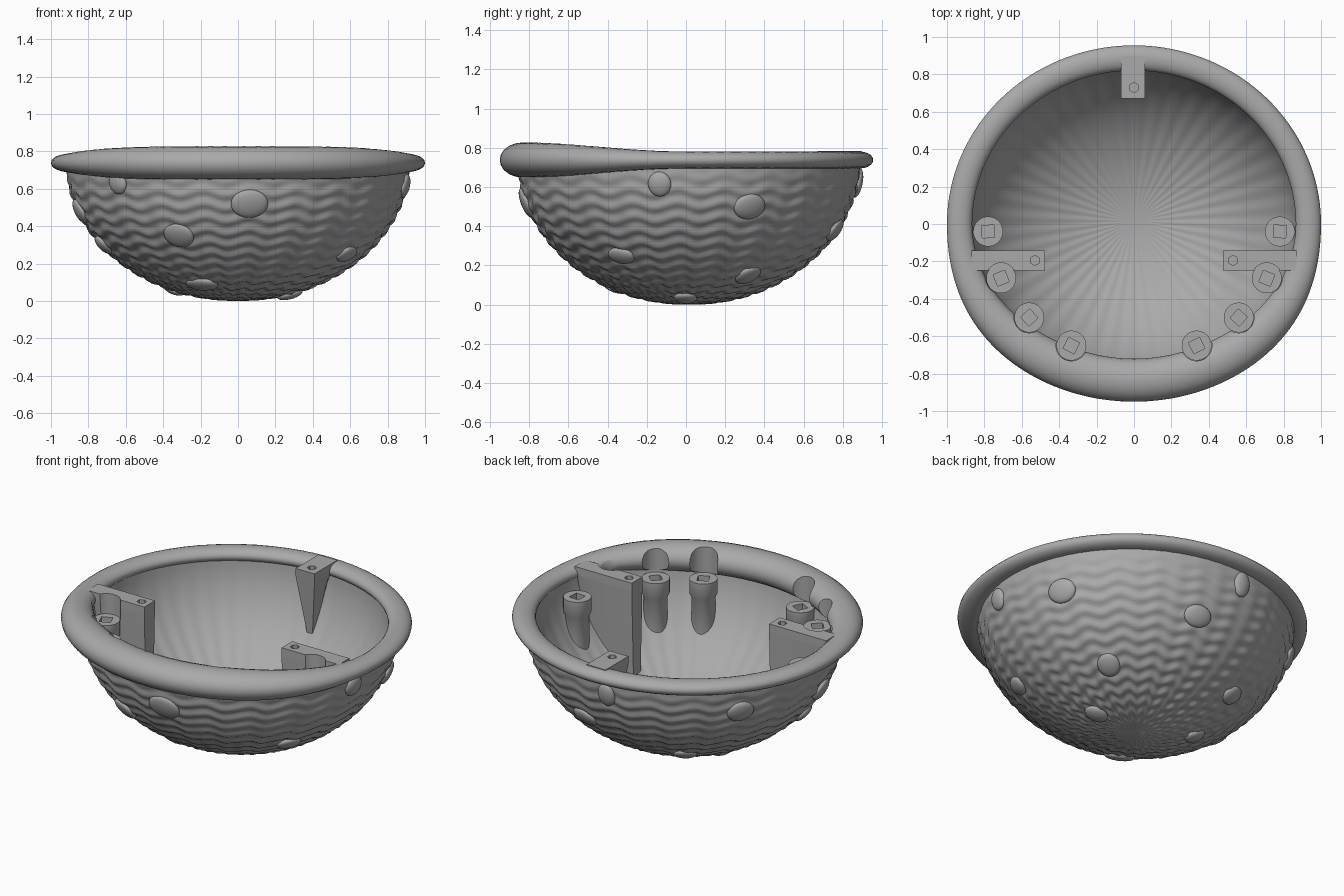
import bpy, bmesh, math
from math import sin, cos, pi, radians, sqrt
from mathutils import Matrix, Vector

if "Cube" in bpy.data.objects:
    bpy.data.objects.remove(bpy.data.objects["Cube"])

# One plain grey for the whole model
grey = bpy.data.materials.new("plain_grey")
grey.use_nodes = True
GREY = (0.4, 0.4, 0.4, 1)
grey.diffuse_color = GREY
grey.node_tree.nodes["Principled BSDF"].inputs["Base Color"].default_value = GREY

RX, RY, RZ = 0.92, 0.875, 0.75   # outer bowl radii
CY = 0.015                       # bowl centre in y
TOP = 0.785                      # top of the brackets
CAP = 0.66                       # top of the plugs


def finish(name, bm):
    bmesh.ops.remove_doubles(bm, verts=bm.verts, dist=1e-5)
    bmesh.ops.recalc_face_normals(bm, faces=bm.faces)
    mesh = bpy.data.meshes.new(name)
    bm.to_mesh(mesh)
    bm.free()
    mesh.materials.append(grey)
    obj = bpy.data.objects.new(name, mesh)
    bpy.context.collection.objects.link(obj)
    return obj


def activate(obj):
    bpy.ops.object.select_all(action='DESELECT')
    obj.select_set(True)
    bpy.context.view_layer.objects.active = obj


def smooth(obj, angle=40):
    activate(obj)
    bpy.ops.object.shade_smooth_by_angle(angle=radians(angle))


def cut(obj, cutter):
    mod = obj.modifiers.new("notches", 'BOOLEAN')
    mod.operation, mod.solver, mod.object = 'DIFFERENCE', 'EXACT', cutter
    activate(obj)
    bpy.ops.object.modifier_apply(modifier=mod.name)


def ring_mesh(name, rows, cols, point, loop=False):
    """Skin a set of closed rings; point(row, angle) gives each position."""
    bm = bmesh.new()
    grid = [[bm.verts.new(point(i, 2 * pi * j / cols)) for j in range(cols)]
            for i in range(rows)]
    for i in range(rows if loop else rows - 1):
        a, b = grid[i], grid[(i + 1) % rows]
        for j in range(cols):
            k = (j + 1) % cols
            bm.faces.new((a[j], a[k], b[k], b[j]))
    return finish(name, bm)


def wall_z(x, y):
    """Height of the middle of the bowl wall under a point."""
    q = (x / (RX - 0.025)) ** 2 + ((y - CY) / (RY - 0.025)) ** 2
    return min(RZ - (RZ - 0.025) * sqrt(max(0, 1 - q)), 0.73)


# Bowl: rippled outside, gently fluted inside
OUT, INN = 80, 28
PHI = 1.53

def bowl_point(i, t):
    if i < OUT:
        phi = PHI * i / (OUT - 1)
        d = 0.0055 * sin(62 * phi + 1.3 * sin(22 * t)) + 0.002 * sin(44 * t)
        d *= min(1, phi * 2.5) * min(1, (PHI - phi) * 5)
        wall = 0
    else:
        phi = PHI * (1 - (i - OUT) / (INN - 1))
        d = 0.002 * sin(44 * t) * sin(2 * phi)
        wall = 0.05
    s = sin(phi)
    return ((RX - wall + d) * s * cos(t), CY + (RY - wall + d) * s * sin(t),
            RZ - (RZ - wall + d) * cos(phi))

smooth(ring_mesh("bowl", OUT + INN, 264, bowl_point), 80)

# Rolled rim: thicker towards the front
SIDES = 20

def rim_point(i, t):
    a = 2 * pi * i / SIDES
    f = max(0, -sin(t))
    s = f * f * (3 - 2 * f)
    width = 0.0675 + 0.0475 * s
    height = 0.043 + 0.046 * s + 0.0008 * sin(90 * t)
    depth = 0.8875 - 0.0525 * s
    x, y = 0.9325 * cos(t), depth * sin(t)
    return (x + width * cos(a) * cos(t), y + width * cos(a) * sin(t),
            0.738 + height * sin(a))

rim = ring_mesh("rim", SIDES, 160, rim_point, loop=True)

# Cutter: clearance over each plug and a hole in each bracket
half = [(0.78, -0.04), (0.71, -0.29), (0.56, -0.50), (0.335, -0.65)]
plugs = [(side * x, y) for side in (1, -1) for x, y in half]
holes = [(0.53, -0.195), (-0.53, -0.195), (0, 0.73)]

bm = bmesh.new()
for spots, r, seg, low in ((plugs, 0.082, 32, CAP - 0.004), (holes, 0.027, 6, 0.72)):
    for x, y in spots:
        bmesh.ops.create_cone(bm, cap_ends=True, segments=seg, radius1=r, radius2=r,
                              depth=1 - low,
                              matrix=Matrix.Translation((x, y, (1 + low) / 2)))
cutter = finish("notch_cutter", bm)
cutter.hide_render = True

cut(rim, cutter)
smooth(rim)

# Plugs: capped posts with a square socket, standing on the bowl wall
def plug(name, x, y):
    profile = [(0, 0), (0.068, 0), (0.068, CAP - 0.11), (0.08, CAP - 0.09),
               (0.08, CAP), (0.033, CAP), (0.033, CAP - 0.05), (0, CAP - 0.05)]
    turn = math.atan2(y, x)

    def point(i, t):
        r, z = profile[i]
        if i in (5, 6):
            r /= max(abs(cos(t)), abs(sin(t)))
        px, py = x + r * cos(t + turn), y + r * sin(t + turn)
        return (px, py, z if i > 1 else min(wall_z(px, py), CAP - 0.13))

    smooth(ring_mesh(name, len(profile), 32, point), 35)

for n, (x, y) in enumerate(plugs):
    plug(f"plug_{n + 1}", x, y)

# Brackets: flat-topped wedges that follow the bowl wall
def bracket(name, origin, direction, inner, outer, width, foot, lean):
    along = Vector(direction)
    across = Vector((-along.y, along.x))
    base = Vector(origin)
    steps = 14
    bm = bmesh.new()
    rows = []
    for i in range(steps + 1):
        f = i / steps
        u = inner + (outer - inner) * f
        upper = base + along * u
        lower = base + along * (u + lean * (1 - f))
        z = wall_z(*lower)
        row = []
        for p, w, h in ((upper, width, TOP), (upper, -width, TOP),
                        (upper, -width, TOP - 0.05), (lower, -foot, z),
                        (lower, foot, z), (upper, width, TOP - 0.05)):
            q = p + across * w / 2
            row.append(bm.verts.new((q.x, q.y, h)))
        rows.append(row)
    for a, b in zip(rows, rows[1:]):
        for j in range(6):
            k = (j + 1) % 6
            bm.faces.new((a[j], a[k], b[k], b[j]))
    bm.faces.new(rows[0])
    bm.faces.new(rows[-1])
    cut(finish(name, bm), cutter)

bracket("left_bracket", (0, -0.195), (1, 0), 0.475, 0.87, 0.105, 0.07, 0)
bracket("right_bracket", (0, -0.195), (-1, 0), 0.475, 0.87, 0.105, 0.07, 0)
bracket("back_bracket", (-0.005, 0), (0, 1), 0.67, 0.895, 0.13, 0.03, 0.05)
bpy.data.objects.remove(cutter)

# Pebbles on the outside: direction in degrees, height, half width, half height
pebbles = [(225, .63, .06, .06), (-86, .52, .1, .08), (246, .35, .085, .075),
           (-32, .25, .075, .055), (244, .09, .09, .06), (190, .48, .08, .07),
           (192, .3, .075, .06), (-10, .615, .06, .065), (22, .5, .085, .07),
           (35, .15, .065, .075), (-4, .035, .06, .07), (78, .38, .085, .065),
           (94, .62, .055, .075), (124, .17, .07, .06), (160, .06, .06, .06),
           (145, .55, .08, .07)]
for n, (deg, z, w, h) in enumerate(pebbles):
    t = radians(deg)
    phi = math.acos(1 - z / RZ)
    pos = Vector((RX * sin(phi) * cos(t), CY + RY * sin(phi) * sin(t), z))
    out = Vector((pos.x / RX ** 2, (pos.y - CY) / RY ** 2, (z - RZ) / RZ ** 2)).normalized()
    side = Vector((0, 0, 1)).cross(out).normalized()
    axes = Matrix((side, out.cross(side), out)).transposed().to_4x4()
    bm = bmesh.new()
    bmesh.ops.create_uvsphere(bm, u_segments=24, v_segments=12, radius=1,
                              matrix=Matrix.Translation(pos) @ axes
                              @ Matrix.Diagonal((w, h, 0.026, 1)))
    smooth(finish(f"pebble_{n + 1}", bm), 80)
